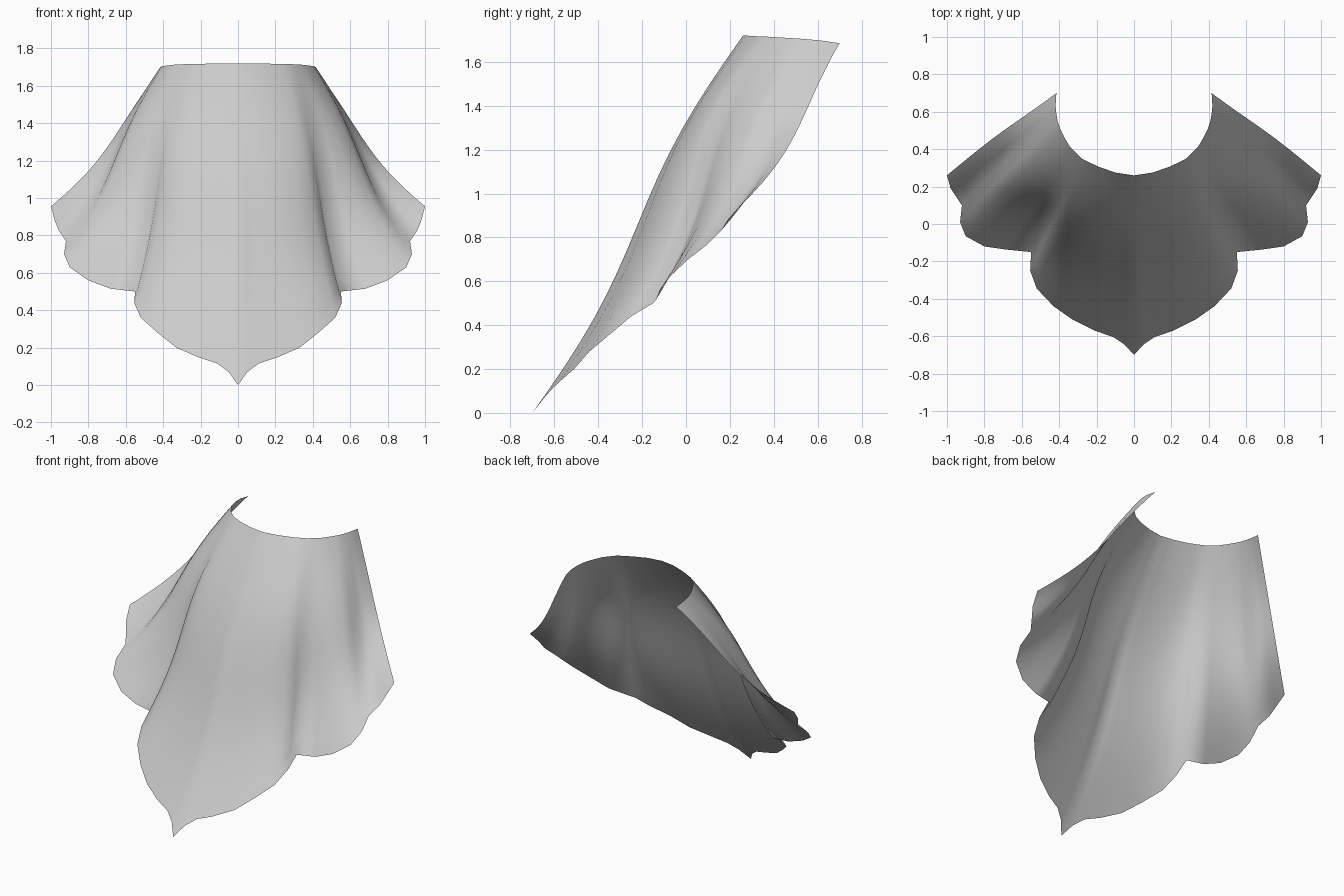
import bpy, bmesh, math
from mathutils import Vector

if "Cube" in bpy.data.objects:
    bpy.data.objects.remove(bpy.data.objects["Cube"])

ROWS = 16

# Neckline, from the front centre round to the back end (right half)
NECK = [Vector(p) for p in [
    (0, .26, 1.72), (.1, .275, 1.72), (.2, .31, 1.717), (.28, .35, 1.716),
    (.35, .42, 1.712), (.405, .53, 1.705), (.42, .62, 1.697), (.415, .70, 1.685)]]

# Scalloped hem: front point, bib, notch, shoulder flap (right half)
HEM = [Vector(p) for p in [
    (0, -.70, 0), (.05, -.645, .07), (.11, -.605, .115), (.21, -.57, .148),
    (.33, -.51, .2), (.43, -.44, .28), (.52, -.345, .36), (.555, -.25, .44),
    (.55, -.15, .50), (.68, -.137, .515), (.80, -.12, .56), (.90, -.065, .63),
    (.93, .01, .70), (.92, .10, .77), (.96, .16, .83), (.98, .19, .88),
    (1, .26, .955)]]
NOTCH = 8


def lengths(pts):
    out = [0]
    for a, b in zip(pts, pts[1:]):
        out.append(out[-1] + (b - a).length)
    return out


def along(pts, t):
    """Point at fraction t of a polyline's length."""
    d = lengths(pts)
    s = t * d[-1]
    for i in range(len(pts) - 1):
        if s <= d[i + 1] + 1e-9:
            return pts[i].lerp(pts[i + 1], (s - d[i]) / (d[i + 1] - d[i]))
    return pts[-1].copy()


hem_len = lengths(HEM)
bm = bmesh.new()
grid = []
for i, low in enumerate(HEM):
    # Share of the neckline belonging to this column
    if i <= NOTCH:
        t = .48 * hem_len[i] / hem_len[NOTCH]
    else:
        t = .48 + .52 * (hem_len[i] - hem_len[NOTCH]) / (hem_len[-1] - hem_len[NOTCH])
    top = along(NECK, t)
    ang = t * math.radians(45)
    out = Vector((math.sin(ang), -math.cos(ang), 0))
    col = []
    for r in range(ROWS + 1):
        v = r / ROWS
        # Rounded at the chest, flared at the back edge
        chest = .04 * math.sin(2 * math.pi * v) + .035 * math.sin(math.pi * t) * math.sin(math.pi * v)
        flare = -.072 * math.sin(math.pi * v ** 1.7)
        w = t ** 3
        col.append(bm.verts.new(top.lerp(low, v) + out * (chest * (1 - w) + flare * w)))
    grid.append(col)

for a, b in zip(grid, grid[1:]):
    for r in range(ROWS):
        bm.faces.new((a[r], a[r + 1], b[r + 1], b[r]))

mesh = bpy.data.meshes.new("cape_collar")
bm.to_mesh(mesh)
bm.free()
cape = bpy.data.objects.new("cape_collar", mesh)
bpy.context.collection.objects.link(cape)

# Left half
mirror = cape.modifiers.new("mirror", 'MIRROR')
mirror.use_clip = True
mirror.merge_threshold = .001

bpy.context.view_layer.objects.active = cape
cape.select_set(True)
bpy.ops.object.shade_smooth()
